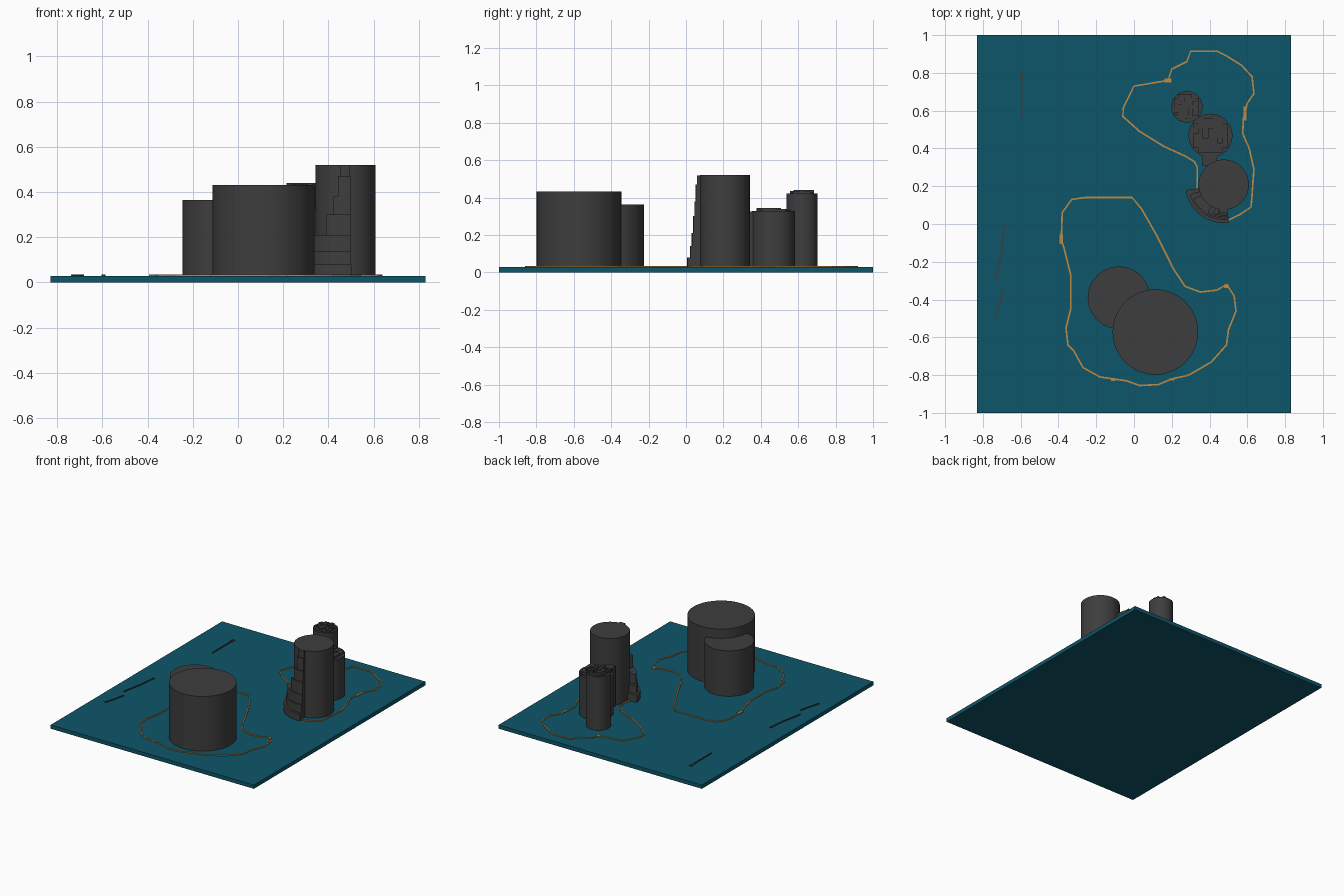
import bpy, bmesh, math, random
from mathutils import Vector

cube = bpy.data.objects.get("Cube")
if cube:
    bpy.data.objects.remove(cube, do_unlink=True)
random.seed(4)


def material(name, rgb):
    m = bpy.data.materials.new(name)
    m.use_nodes = True
    m.diffuse_color = (*rgb, 1)
    m.node_tree.nodes["Principled BSDF"].inputs["Base Color"].default_value = (*rgb, 1)
    return m


TEAL = material("teal", (0.004, 0.092, 0.142))
GREY = material("charcoal", (0.048, 0.048, 0.048))
SAND = material("sand_orange", (0.50, 0.26, 0.06))
BASE_TOP = 0.028


def finish(name, bm, mat):
    bmesh.ops.recalc_face_normals(bm, faces=bm.faces)
    me = bpy.data.meshes.new(name)
    bm.to_mesh(me)
    bm.free()
    me.materials.append(mat)
    ob = bpy.data.objects.new(name, me)
    bpy.context.collection.objects.link(ob)
    return ob


def prism(bm, outline, z0, z1):
    """Extrude a closed 2D outline between two heights."""
    face = bm.faces.new([bm.verts.new((x, y, z0)) for x, y in outline])
    top = bmesh.ops.extrude_face_region(bm, geom=[face], use_keep_orig=True)["geom"]
    bmesh.ops.translate(bm, vec=(0, 0, z1 - z0),
                        verts=[g for g in top if isinstance(g, bmesh.types.BMVert)])


def box(name, x0, x1, y0, y1, z0, z1, mat):
    bm = bmesh.new()
    prism(bm, [(x0, y0), (x1, y0), (x1, y1), (x0, y1)], z0, z1)
    return finish(name, bm, mat)


def arc(cx, cy, r, a0, a1, n):
    angles = [math.radians(a0 + (a1 - a0) * i / n) for i in range(n + 1)]
    return [(cx + r * math.cos(a), cy + r * math.sin(a)) for a in angles]


def tower(name, cx, cy, r, top, rough=0.0):
    """Straight faceted cylinder; rough tops get small uneven steps."""
    bm = bmesh.new()
    prism(bm, arc(cx, cy, r, 0, 360, 64)[:-1], BASE_TOP - 0.01, top - rough)
    if rough:
        n = 9
        cell = 2 * r / n
        for i in range(n):
            for j in range(n):
                x, y = -r + cell * (i + 0.5), -r + cell * (j + 0.5)
                if math.hypot(x, y) < r - cell * 0.6:
                    h = cell / 2
                    prism(bm, [(cx + x - h, cy + y - h), (cx + x + h, cy + y - h),
                               (cx + x + h, cy + y + h), (cx + x - h, cy + y + h)],
                          top - rough - 0.002, top - random.choice((0, 0.3, 0.6)) * rough)
    return finish(name, bm, GREY)


def ribbon(name, points, width, height, mat, closed=True):
    """Thin raised line following a path on the base."""
    pts = [Vector(p) for p in points]
    n = len(pts)
    bm = bmesh.new()
    rings = []
    for i, p in enumerate(pts):
        before = pts[i - 1] if closed or i else p
        after = pts[(i + 1) % n] if closed or i < n - 1 else p
        d = (after - before).normalized() * width / 2
        side = Vector((-d.y, d.x))
        corners = [(p + side, 0), (p + side, 1), (p - side, 1), (p - side, 0)]
        rings.append([bm.verts.new((c.x, c.y, BASE_TOP - 0.002 + k * (height + 0.002)))
                      for c, k in corners])
    for i in range(n if closed else n - 1):
        a, b = rings[i], rings[(i + 1) % n]
        for k in range(4):
            bm.faces.new((a[k], a[(k + 1) % 4], b[(k + 1) % 4], b[k]))
    if not closed:
        bm.faces.new(rings[0])
        bm.faces.new(rings[-1])
    return finish(name, bm, mat)


# Flat base slab
box("base_plate", -0.83, 0.83, -1, 1, 0, BASE_TOP, TEAL)

# Towers
tower("front_large_tower", 0.113, -0.572, 0.226, 0.432)
tower("front_small_tower", -0.08, -0.39, 0.165, 0.364)
tower("tall_tower", 0.475, 0.208, 0.133, 0.52)
tower("middle_back_tower", 0.405, 0.468, 0.116, 0.345, rough=0.018)
tower("rear_tower", 0.28, 0.62, 0.083, 0.44, rough=0.018)
box("tower_link", 0.36, 0.44, 0.31, 0.39, BASE_TOP - 0.01, 0.325, GREY)

# Stepped buttress wrapped round the front corner of the tall tower:
# (bottom, top, outer radius, start angle)
layers = [(0.02, 0.08, 0.203, 188), (0.08, 0.14, 0.187, 196), (0.14, 0.21, 0.178, 205),
          (0.21, 0.30, 0.170, 240), (0.30, 0.38, 0.163, 250), (0.38, 0.47, 0.157, 258),
          (0.47, 0.519, 0.150, 261)]
bm = bmesh.new()
for z0, z1, r, start in layers:
    prism(bm, arc(0.475, 0.208, r, start, 278, 14) + arc(0.475, 0.208, 0.12, 278, start, 14), z0, z1)
finish("stepped_buttress", bm, GREY)

# Raised outlines around each tower group
front_path = [(-.33, .13), (-.26, .14), (-.01, .14), (.04, .08), (.12, -.06), (.21, -.24),
              (.27, -.33), (.35, -.36), (.44, -.35), (.49, -.32), (.53, -.38), (.54, -.46),
              (.50, -.56), (.49, -.64), (.41, -.73), (.29, -.80), (.20, -.82), (.13, -.85),
              (.03, -.855), (-.04, -.83), (-.18, -.81), (-.27, -.76), (-.32, -.67),
              (-.35, -.64), (-.36, -.55), (-.335, -.45), (-.335, -.27), (-.37, -.13),
              (-.385, -.08), (-.38, .06)]
back_path = [(.32, .33), (.27, .36), (.16, .41), (.03, .49), (-.06, .57), (-.055, .62),
             (0, .73), (.18, .76), (.20, .82), (.28, .86), (.30, .915), (.44, .915),
             (.49, .89), (.57, .84), (.625, .78), (.635, .69), (.60, .64), (.58, .56),
             (.575, .48), (.61, .40), (.635, .29), (.62, .09), (.56, .05), (.50, .02),
             (.36, .06), (.31, .12), (.335, .20), (.335, .30)]
ribbon("front_outline", front_path, 0.009, 0.006, SAND)
ribbon("back_outline", back_path, 0.009, 0.006, SAND)

# Wider spots on the outlines: centre x, y and size x, y
spots = [(-.385, -.08, .018, .05), (.18, .76, .035, .02), (.588, .585, .014, .075),
         (.49, -.33, .025, .02), (-.11, -.825, .025, .012), (.20, -.823, .03, .012)]
for i, (x, y, w, d) in enumerate(spots):
    box(f"outline_spot_{i + 1}", x - w / 2, x + w / 2, y - d / 2, y + d / 2,
        BASE_TOP - 0.002, BASE_TOP + 0.0065, SAND)

# Thin dark strokes along one side of the base
strokes = {"rear_stroke": [(-.595, .55), (-.595, .80)],
           "middle_stroke": [(-.685, 0), (-.70, -.14), (-.73, -.29)],
           "front_stroke": [(-.695, -.345), (-.71, -.42), (-.735, -.50)]}
for name, path in strokes.items():
    ribbon(name, path, 0.009, 0.006, GREY, closed=False)
box("rear_stroke_tip", -.604, -.586, .775, .80, BASE_TOP - 0.002, BASE_TOP + 0.0065, GREY)
